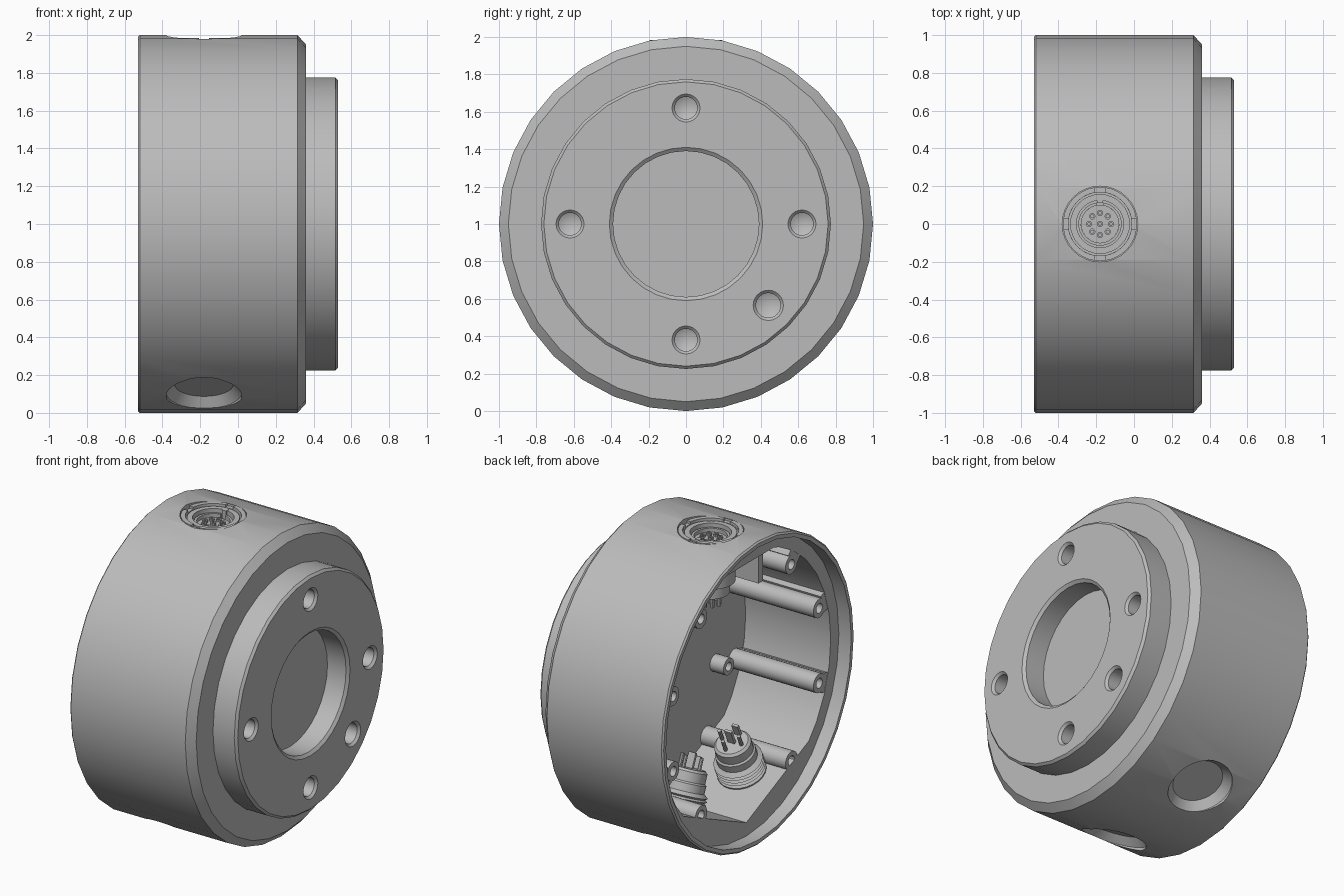
import bpy, bmesh, math
from mathutils import Matrix, Vector

cube = bpy.data.objects.get("Cube")
if cube:
    bpy.data.objects.remove(cube, do_unlink=True)

grey = bpy.data.materials.new("light_grey_metal")
grey.use_nodes = True
COLOUR = (0.5, 0.5, 0.5, 1)
grey.diffuse_color = COLOUR
grey.node_tree.nodes["Principled BSDF"].inputs["Base Color"].default_value = COLOUR

parts = []
AXIS = Matrix.Translation((0, 0, 1)) @ Matrix.Rotation(math.pi / 2, 4, 'Y')  # local z -> +x
PORT_X = -0.18
FLOOR, SHELF, BORE = 0.18, -0.44, 0.88


def along_x(y, z):
    return Matrix.Translation((0, y, z)) @ Matrix.Rotation(math.pi / 2, 4, 'Y')


def radial(degrees):
    """Local z points outwards from the housing axis at the ports."""
    return Matrix.Translation((PORT_X, 0, 1)) @ Matrix.Rotation(math.radians(degrees), 4, 'X')


def finish(name, bm, matrix):
    bmesh.ops.recalc_face_normals(bm, faces=bm.faces)
    bm.transform(matrix)
    mesh = bpy.data.meshes.new(name)
    bm.to_mesh(mesh)
    bm.free()
    mesh.materials.append(grey)
    ob = bpy.data.objects.new(name, mesh)
    bpy.context.collection.objects.link(ob)
    parts.append(ob)
    return ob


def lathe(name, profile, matrix, n=24, start=0, sweep=360):
    """Spin a closed (radius, height) outline round local z."""
    bm = bmesh.new()
    vs = [bm.verts.new((r, 0, h)) for r, h in profile]
    edges = [bm.edges.new((vs[i], vs[i - 1])) for i in range(len(vs))]
    bmesh.ops.rotate(bm, verts=vs, matrix=Matrix.Rotation(math.radians(start), 3, 'Z'))
    bmesh.ops.spin(bm, geom=vs + edges, axis=(0, 0, 1), cent=(0, 0, 0),
                   angle=math.radians(sweep), steps=n)
    bmesh.ops.remove_doubles(bm, verts=bm.verts, dist=1e-5)
    loose = [e for e in bm.edges if not e.link_faces]
    bmesh.ops.delete(bm, geom=loose, context='EDGES')
    if sweep < 360:
        bmesh.ops.holes_fill(bm, edges=bm.edges, sides=0)
    return finish(name, bm, matrix)


def rod(name, r, h0, h1, matrix, n=24):
    return lathe(name, [(0, h0), (r, h0), (r, h1), (0, h1)], matrix, n)


def ring(name, r0, r1, h0, h1, matrix, **kw):
    return lathe(name, [(r0, h0), (r1, h0), (r1, h1), (r0, h1)], matrix, **kw)


def box(name, size, centre, matrix):
    bm = bmesh.new()
    bmesh.ops.create_cube(bm, size=1)
    bm.transform(Matrix.Translation(centre) @ Matrix.Diagonal((*size, 1)))
    return finish(name, bm, matrix)


def cut(target, cutter):
    mod = target.modifiers.new("cut", 'BOOLEAN')
    mod.operation, mod.solver, mod.object = 'DIFFERENCE', 'EXACT', cutter
    bpy.context.view_layer.objects.active = target
    bpy.ops.object.modifier_apply(modifier=mod.name)
    parts.remove(cutter)
    bpy.data.objects.remove(cutter, do_unlink=True)


# Housing: flange and shallow bore at +x, open cavity with a stepped rim at -x
housing = lathe("housing", [
    (0, .38), (.39, .38), (.39, .515), (.41, .53), (.76, .53), (.775, .515),
    (.775, .36), (.95, .36), (1, .315), (1, -.52), (.99, -.53), (.965, -.53),
    (.965, SHELF), (BORE, SHELF), (BORE, FLOOR), (0, FLOOR)], AXIS, 32)

# Conical-bottomed mounting holes in the flange
for y, z, r in [(0, 1.62, .06), (0, .38, .06), (.62, 1, .06), (-.62, 1, .06), (.44, .565, .066)]:
    cut(housing, lathe("hole_cutter", [(0, .39), (r, .42), (r, .515), (r + .03, .545), (0, .545)],
                       along_x(y, z)))

# Port openings through the curved wall
LOWER = (180 - 24, 180 + 24)
for a in LOWER:
    cut(housing, lathe("port_cutter", [(0, .93), (.155, .93), (.2, .98), (.2, 1.1), (0, 1.1)],
                       radial(a), 32))
cut(housing, rod("socket_cutter", .2, .9, 1.1, radial(0), 32))


# Flat mounting pads inside the cavity behind every port
def pad(name, degrees, distance):
    half = math.acos(distance / (BORE + .01))
    bm = bmesh.new()
    vs = []
    for i in range(9):
        t = half * (i / 4 - 1)
        vs.append(bm.verts.new((SHELF, (BORE + .01) * math.sin(t), (BORE + .01) * math.cos(t))))
    face = bm.faces.new(vs)
    new = bmesh.ops.extrude_face_region(bm, geom=[face])["geom"]
    bmesh.ops.translate(bm, verts=[g for g in new if isinstance(g, bmesh.types.BMVert)],
                        vec=(FLOOR - SHELF, 0, 0))
    finish(name, bm, Matrix.Translation((0, 0, 1)) @ Matrix.Rotation(math.radians(degrees), 4, 'X'))


for a in LOWER:
    pad("lower_port_pad", a, .8)
pad("socket_pad", 0, .83)

# Screw posts round the cavity, each webbed to the wall
for a in (18, 54, 126, 162, 198, 234, 306, 342):
    t = math.radians(a)
    y, z = .8 * math.cos(t), 1 + .8 * math.sin(t)
    lathe("screw_post", [(0, FLOOR), (.062, FLOOR), (.062, SHELF), (.032, SHELF),
                         (.032, SHELF + .14), (0, SHELF + .14)], along_x(y, z))
    web = Matrix.Translation((0, 0, 1)) @ Matrix.Rotation(t, 4, 'X')
    box("post_web", (FLOOR - SHELF - .004, .045, .124),
        ((FLOOR + SHELF) / 2, .86, 0), web)

# Small board bosses on the cavity floor
for y, z in [(-.56, .8), (.56, .8)]:
    ring("floor_boss", .028, .055, .08, FLOOR, along_x(y, z))
box("socket_bracket", (.3, .05, .28), (-.2, -.28, 1.72), Matrix())

# Multi-pin socket in the top port
top = radial(0)
ring("socket_collar", .168, .196, .9, .968, top, n=32)
for q in range(4):
    ring("collar_segment", .168, .196, .96, .985, top, n=8, start=q * 90 + 9, sweep=72)
ring("socket_sleeve", .125, .158, .9, .972, top, n=32)
ring("socket_inner_ring", .1, .115, .9, .95, top, n=24, start=100, sweep=340)
box("socket_key", (.03, .03, .06), (0, .125, .945), top)
rod("socket_bed", .1, .88, .925, top)
rod("socket_body", .15, .66, .9, top)
rod("socket_neck", .115, .58, .66, top)
pins = [(0, 0)] + [(.058 * math.cos(i * math.pi / 4), .058 * math.sin(i * math.pi / 4))
                   for i in range(8)]
for px, py in pins:
    here = top @ Matrix.Translation((px, py, 0))
    ring("socket_contact", .008, .017, .92, .94, here, n=10)
    rod("solder_pin", .012, .5, .58, here, 8)

# Threaded connectors inside the two lower ports
for a in LOWER:
    m = radial(a)
    outline = [(0, .82), (.15, .82)]
    for i in range(5):
        h = .79 - i * .022
        outline += [(.152, h), (.138, h - .011)]
    outline += [(.125, .68), (.125, .63), (.115, .62), (.115, .56), (.1, .545), (0, .545)]
    lathe("lower_connector", outline, m)
    for px, py in [(.07, 0), (-.07, 0), (0, -.07)]:
        rod("connector_pin", .012, .47, .55, m @ Matrix.Translation((px, py, 0)), 8)
    box("connector_blade", (.05, .018, .1), (0, 0, .5), m)
    box("connector_tab", (.045, .018, .08), (0, .07, .51), m)

# Smooth the curved faces and keep hard edges
bpy.ops.object.select_all(action='DESELECT')
for ob in parts:
    ob.select_set(True)
bpy.context.view_layer.objects.active = housing
bpy.ops.object.shade_smooth_by_angle(angle=math.radians(30))
